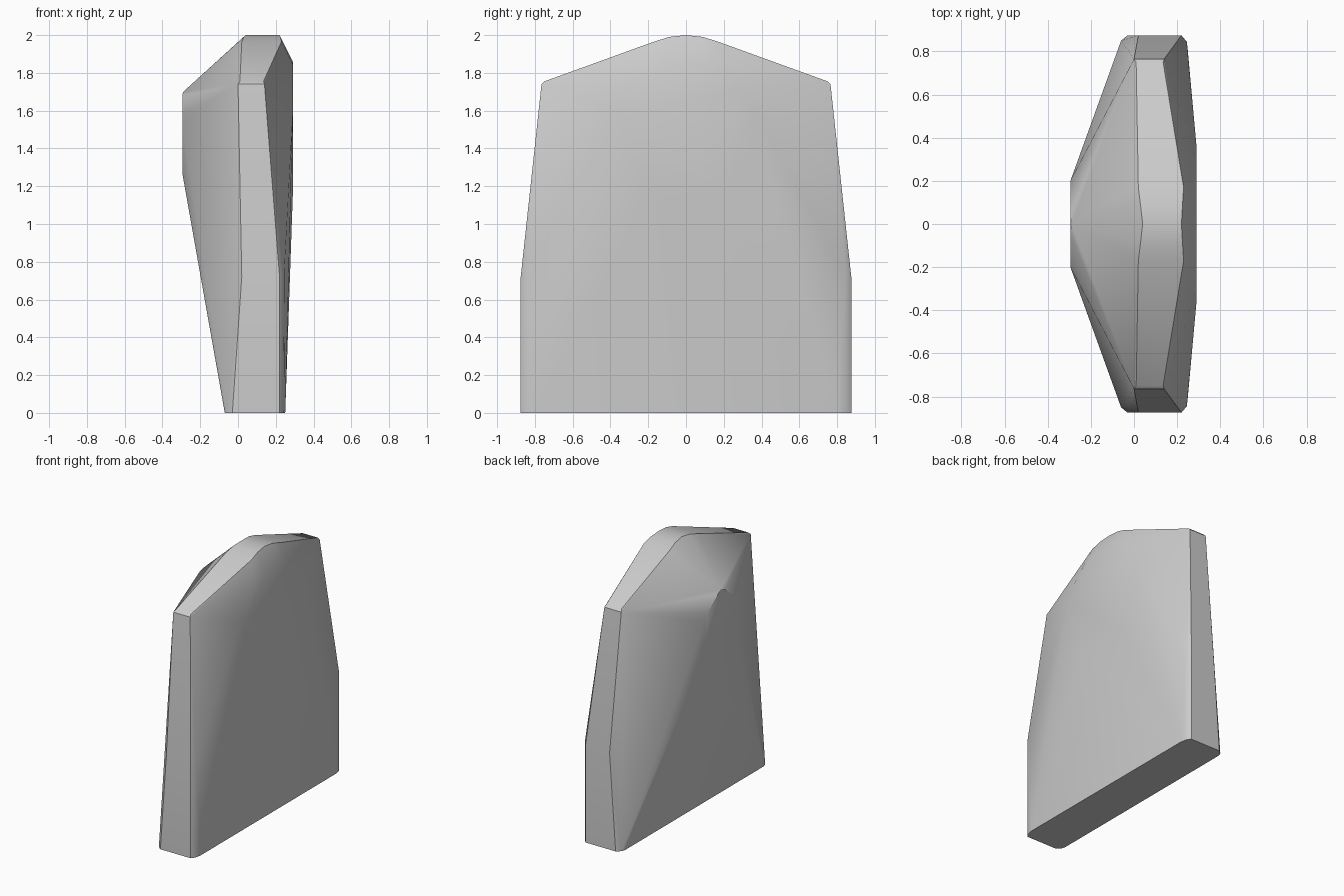
import bpy
import bmesh
import math

cube = bpy.data.objects.get("Cube")
if cube:
    bpy.data.objects.remove(cube, do_unlink=True)

# Corner points of one half, mirrored across y
corners = [
    # base outline
    (-0.07, 0.82, 0), (-0.06, 0.85, 0), (-0.03, 0.875, 0),
    (0.22, 0.875, 0), (0.24, 0.85, 0), (0.25, 0.80, 0),
    # upright edges of the narrow end
    (0.02, 0.875, 0.72), (0.22, 0.875, 0.72), (0.245, 0.845, 0.74),
    # shoulder
    (0.0, 0.765, 1.74), (0.14, 0.765, 1.74),
    (0.01, 0.75, 1.755), (0.135, 0.75, 1.755),
    # rounded crest
    (0.02, 0.17, 1.965), (0.23, 0.17, 1.965),
    (0.03, 0.09, 1.99), (0.225, 0.09, 1.99),
    (0.04, 0.0, 2.0), (0.22, 0.0, 2.0),
    # broad arched face
    (0.29, 0.0, 1.86), (0.29, 0.11, 1.845), (0.29, 0.21, 1.80),
    (0.29, 0.30, 1.71), (0.29, 0.36, 1.59), (0.29, 0.20, 1.15),
    # bulging face
    (-0.295, 0.20, 1.27), (-0.295, 0.20, 1.53), (-0.295, 0.17, 1.58),
    (-0.295, 0.04, 1.68), (-0.29, 0.0, 1.70),
]

# Stone slab wrapped tightly around the corners
bm = bmesh.new()
for x, y, z in corners:
    bm.verts.new((x, y, z))
    if y > 0:
        bm.verts.new((x, -y, z))
hull = bmesh.ops.convex_hull(bm, input=bm.verts[:])
loose = [v for v in bm.verts if not v.link_faces]
bmesh.ops.delete(bm, geom=loose, context="VERTS")
bmesh.ops.dissolve_limit(bm, angle_limit=math.radians(0.5),
                         verts=bm.verts[:], edges=bm.edges[:])
bmesh.ops.recalc_face_normals(bm, faces=bm.faces[:])
mesh = bpy.data.meshes.new("stone_slab")
bm.to_mesh(mesh)
bm.free()

slab = bpy.data.objects.new("stone_slab", mesh)
bpy.context.collection.objects.link(slab)

# Plain grey stone
stone = bpy.data.materials.new("stone_grey")
stone.use_nodes = True
grey = (0.6, 0.6, 0.6, 1)
stone.diffuse_color = grey
stone.node_tree.nodes["Principled BSDF"].inputs["Base Color"].default_value = grey
mesh.materials.append(stone)

# Soft shading with crisp main edges
bpy.ops.object.select_all(action="DESELECT")
slab.select_set(True)
bpy.context.view_layer.objects.active = slab
bpy.ops.object.shade_smooth_by_angle(angle=math.radians(28))
